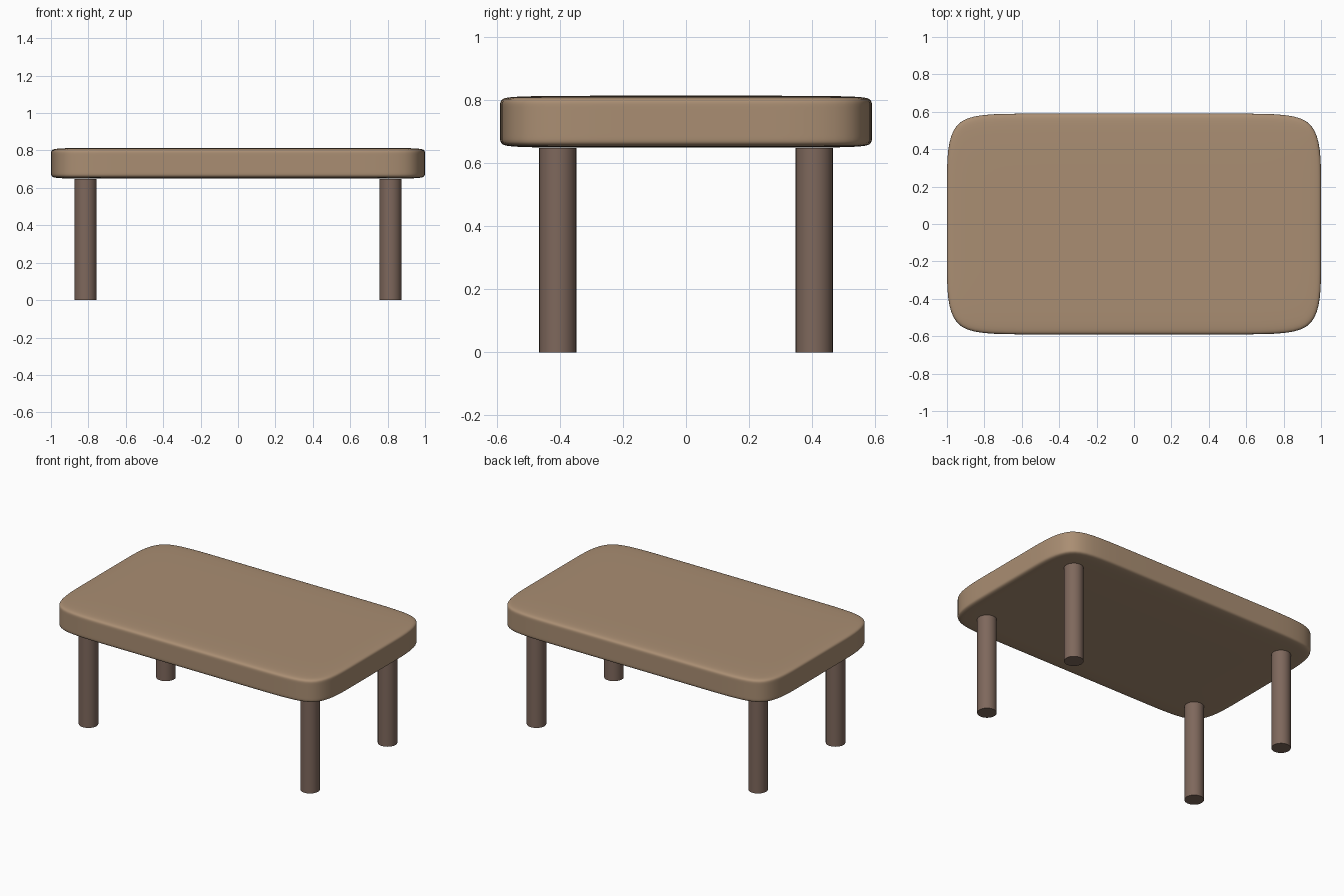
import bpy, bmesh
from mathutils import Vector

if "Cube" in bpy.data.objects:
    bpy.data.objects.remove(bpy.data.objects["Cube"])


def material(name, rgb):
    m = bpy.data.materials.new(name)
    m.diffuse_color = (*rgb, 1)
    m.use_nodes = True
    m.node_tree.nodes["Principled BSDF"].inputs["Base Color"].default_value = m.diffuse_color
    return m


wood = material("light wood", (0.40, 0.27, 0.17))
dark_wood = material("dark wood", (0.21, 0.138, 0.107))

# Tabletop: box cage with one loop near each side, smoothed by subdivision
SIZE = Vector((1.0, 0.59, 0.0825))
LOOP = (0.667, 0.22, 0.066)
bm = bmesh.new()
bmesh.ops.create_cube(bm, size=2)
bmesh.ops.scale(bm, vec=SIZE, verts=bm.verts)
for axis in range(3):
    normal = Vector([float(i == axis) for i in range(3)])
    for side in (-1, 1):
        bmesh.ops.bisect_plane(bm, geom=bm.verts[:] + bm.edges[:] + bm.faces[:],
                               plane_co=normal * LOOP[axis] * side, plane_no=normal)
mesh = bpy.data.meshes.new("tabletop")
bm.to_mesh(mesh)
bm.free()
top = bpy.data.objects.new("tabletop", mesh)
bpy.context.collection.objects.link(top)
top.location.z = 0.7315
mesh.materials.append(wood)
mesh.shade_smooth()
sub = top.modifiers.new("rounding", 'SUBSURF')
sub.levels = sub.render_levels = 3

# Four round legs
for sy, depth in ((-1, "front"), (1, "back")):
    for sx, side in ((-1, "left"), (1, "right")):
        bpy.ops.mesh.primitive_cylinder_add(vertices=32, radius=0.059, depth=0.648,
                                            location=(0.815 * sx, 0.407 * sy, 0.324))
        leg = bpy.context.object
        leg.name = f"{depth}_{side}_leg"
        leg.data.materials.append(dark_wood)
        bpy.ops.object.shade_smooth_by_angle()
